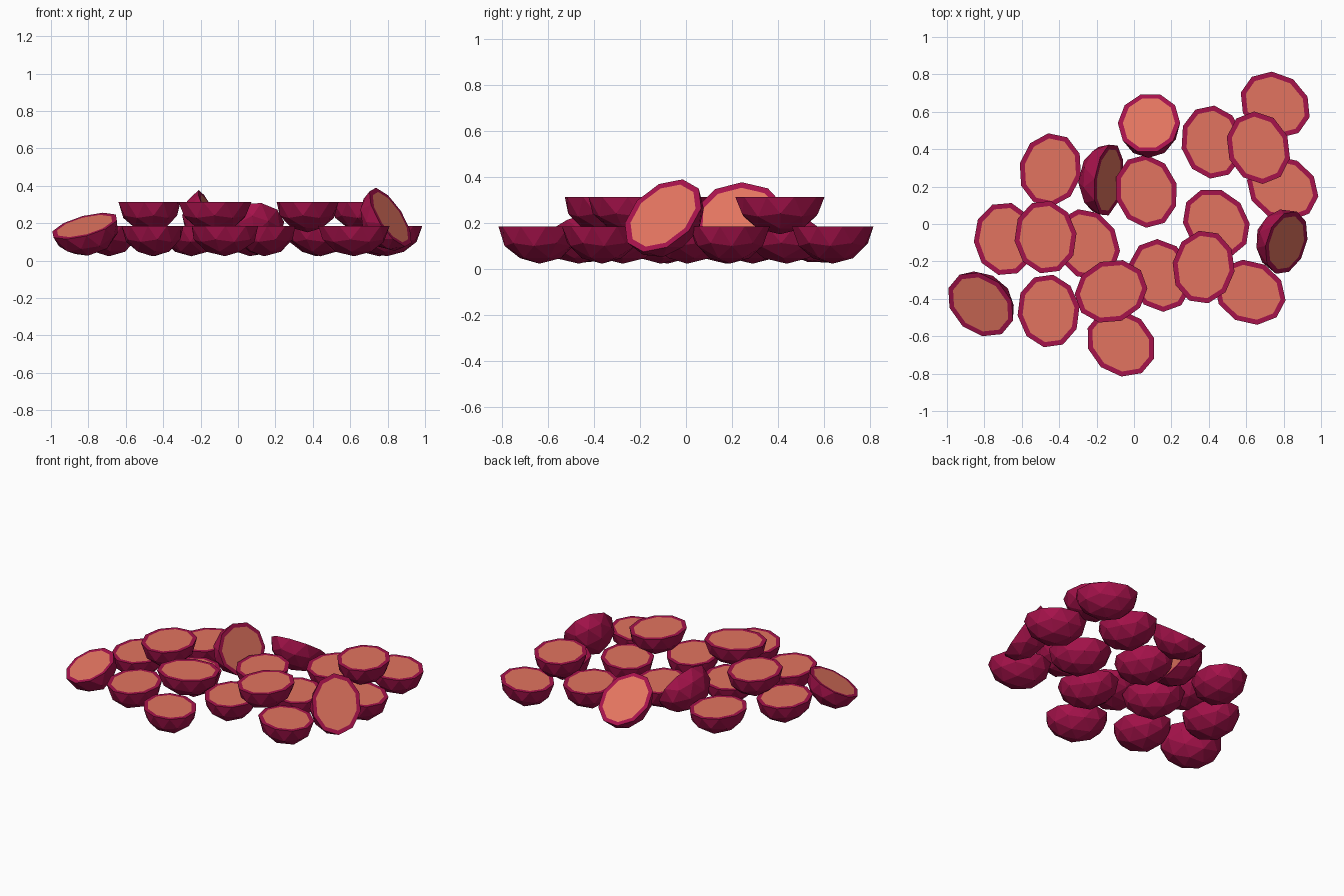
import bpy, bmesh
from math import radians, cos, sin
from mathutils import Vector, Matrix

if "Cube" in bpy.data.objects:
    bpy.data.objects.remove(bpy.data.objects["Cube"])

SHORT, LONG, DEPTH, RIM = 0.167, 0.198, 0.162, 0.026


def material(name, color):
    m = bpy.data.materials.new(name)
    m.diffuse_color = (*color, 1)
    m.use_nodes = True
    m.node_tree.nodes["Principled BSDF"].inputs["Base Color"].default_value = m.diffuse_color
    return m


skin = material("crimson_skin", (0.38, 0.006, 0.07))
flesh = material("coral_flesh", (0.76, 0.175, 0.115))


def half_fruit_mesh():
    """Lower half of a faceted ellipsoid with a skin rim and flesh cut face."""
    bm = bmesh.new()
    bmesh.ops.create_icosphere(bm, subdivisions=2, radius=1)
    upper = [v for v in bm.verts if v.co.z > 0.01]
    bmesh.ops.delete(bm, geom=upper, context='VERTS')
    bmesh.ops.scale(bm, vec=(LONG, SHORT, DEPTH), verts=bm.verts)
    rim_edges = [e for e in bm.edges if e.is_boundary]
    cap = bmesh.ops.holes_fill(bm, edges=rim_edges, sides=0)["faces"]
    bmesh.ops.recalc_face_normals(bm, faces=bm.faces)
    bmesh.ops.inset_region(bm, faces=cap, thickness=RIM, use_even_offset=True)
    for f in cap:
        f.material_index = 1
    me = bpy.data.meshes.new("half_fruit")
    bm.to_mesh(me)
    bm.free()
    me.materials.append(skin)
    me.materials.append(flesh)
    return me


mesh = half_fruit_mesh()


def place(name, center, normal, long_dir):
    """Put a half with its cut face at center, facing normal."""
    n = Vector(normal).normalized()
    x = Vector(long_dir)
    x = (x - n * x.dot(n)).normalized()
    y = n.cross(x)
    ob = bpy.data.objects.new(name, mesh)
    bpy.context.collection.objects.link(ob)
    rot = Matrix((x, y, n)).transposed().to_4x4()
    ob.matrix_world = Matrix.Translation(center) @ rot


# Flat halves: x, y, angle of the long axis
lower = [(-0.69, -0.08, 95), (-0.25, -0.11, 120), (-0.447, 0.29, 78),
         (0.065, 0.175, 105), (0.418, 0.438, 102), (0.755, 0.637, 145),
         (0.795, 0.19, 152), (0.44, 0.005, 130), (0.14, -0.275, 110),
         (0.62, -0.365, 152), (-0.07, -0.637, 140), (-0.457, -0.465, 98)]
upper = [(-0.473, -0.07, 97), (-0.123, -0.36, 20),
         (0.665, 0.408, 112), (0.372, -0.23, 82)]
for layer, z, items in (("lower", 0.185, lower), ("upper", 0.313, upper)):
    for i, (x, y, a) in enumerate(items):
        a = radians(a)
        place(f"{layer}_half_fruit_{i + 1}", (x, y, z), (0, 0, 1),
              (cos(a), sin(a), 0))

# Halves leaning against the pile
place("leaning_half_left", (-0.82, -0.43, 0.185), (-0.3, -0.3, 0.9), (-0.77, 0.64, 0))
place("leaning_half_right", (0.815, -0.1, 0.232), (0.74, -0.36, 0.56), (-0.25, 0.66, 0.75))
place("leaning_half_middle", (-0.135, 0.235, 0.228), (0.88, -0.12, 0.45), (0.1, 1, 0))
place("leaning_half_back", (0.08, 0.54, 0.195), (-0.06, 0.58, 0.81), (0, 1, 0))
